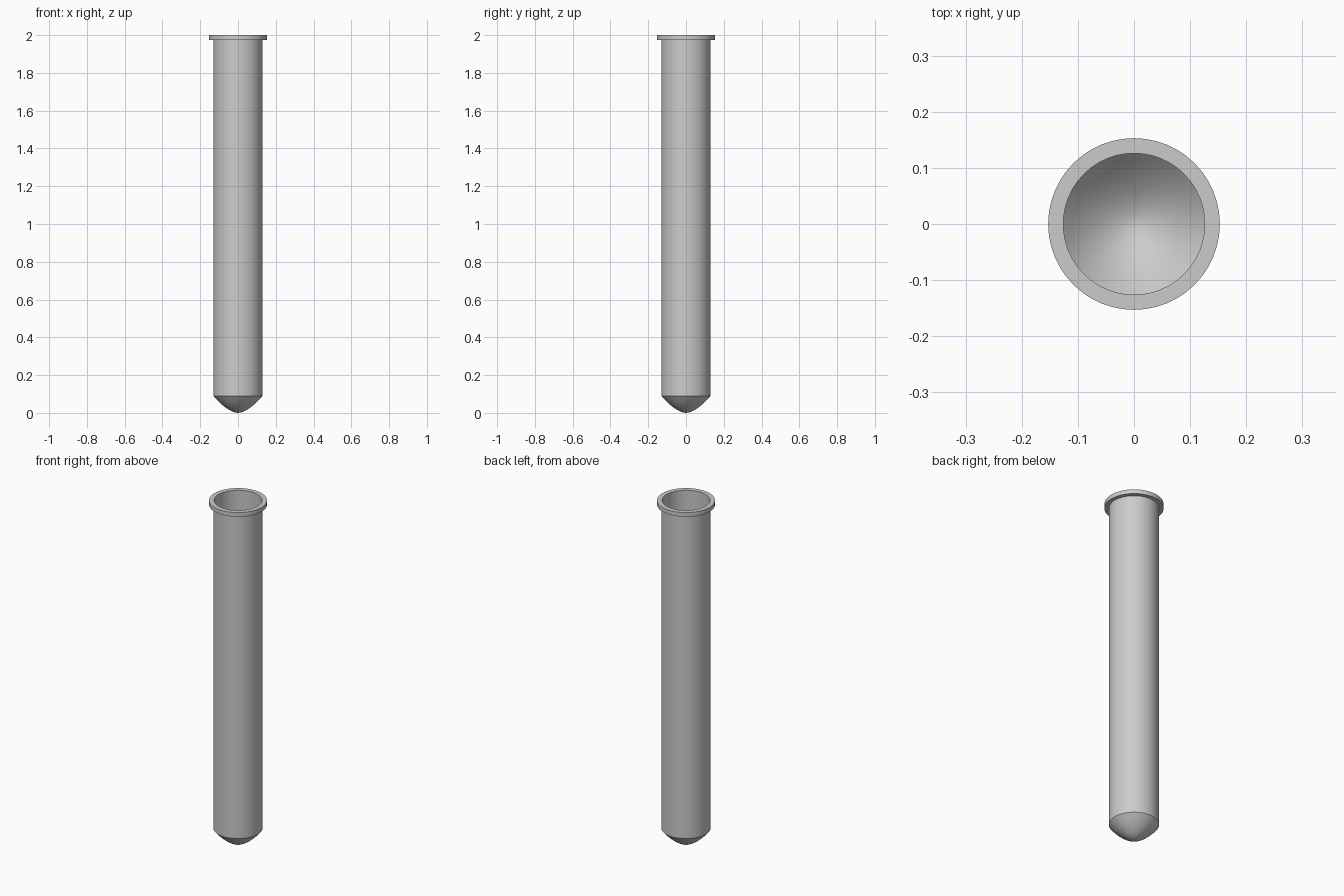
import bpy, bmesh, math

if "Cube" in bpy.data.objects:
    bpy.data.objects.remove(bpy.data.objects["Cube"])

SEGMENTS = 48
OUTER, INNER, LIP = 0.13, 0.126, 0.153
TOP, LIP_BASE, DOME = 2.0, 1.975, 0.09


def dome(radius, base, height, steps=8):
    """Rounded, slightly pointed tip profile, from the centre outwards."""
    return [(radius * i / steps, base + height * (i / steps) ** 1.7)
            for i in range(steps + 1)]


def lathe(name, profile):
    bm = bmesh.new()
    verts = [bm.verts.new((r, 0, z)) for r, z in profile]
    edges = [bm.edges.new(pair) for pair in zip(verts, verts[1:])]
    bmesh.ops.spin(bm, geom=verts + edges, cent=(0, 0, 0), axis=(0, 0, 1),
                   angle=math.tau, steps=SEGMENTS, use_duplicate=False)
    bmesh.ops.remove_doubles(bm, verts=bm.verts, dist=0.0001)
    bmesh.ops.recalc_face_normals(bm, faces=bm.faces)
    mesh = bpy.data.meshes.new(name)
    bm.to_mesh(mesh)
    bm.free()
    obj = bpy.data.objects.new(name, mesh)
    bpy.context.collection.objects.link(obj)
    return obj


# Thin-walled tube: outer tip, wall, flat lip, then back down the inside
profile = dome(OUTER, 0.0, DOME)
profile += [(OUTER, LIP_BASE), (LIP, LIP_BASE), (LIP, TOP), (INNER, TOP)]
profile += reversed(dome(INNER, 0.005, DOME - 0.005))
tube = lathe("test_tube", profile)

# Smooth walls with crisp rim edges
bpy.context.view_layer.objects.active = tube
tube.select_set(True)
bpy.ops.object.shade_smooth_by_angle(angle=math.radians(25))
